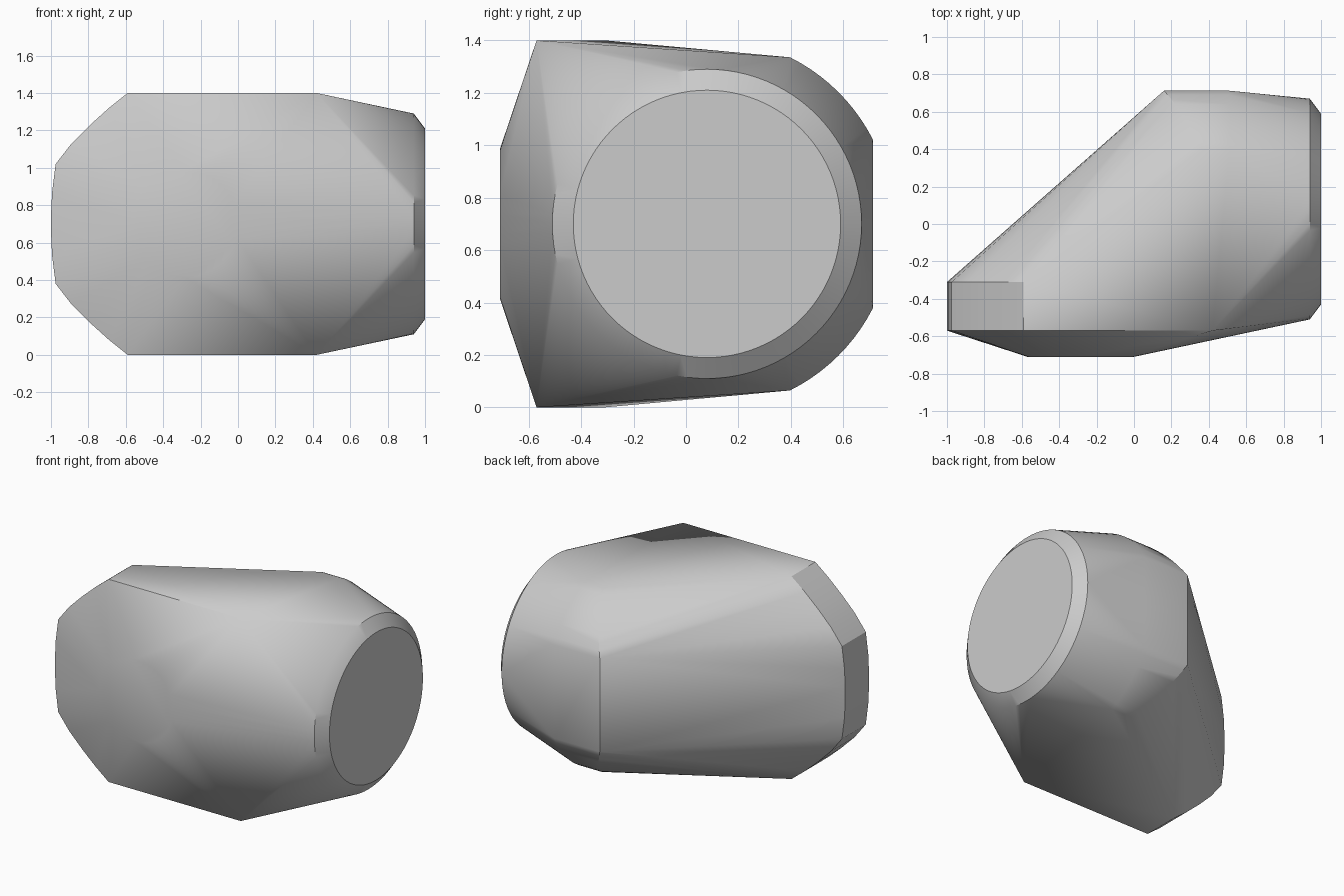
import bpy, bmesh
from math import sin, cos, pi, radians

cube = bpy.data.objects.get("Cube")
if cube:
    bpy.data.objects.remove(cube, do_unlink=True)

MID = 0.7  # height of the mirror plane

grey = bpy.data.materials.new("light grey")
grey.use_nodes = True
colour = (0.6, 0.6, 0.6, 1)
grey.diffuse_color = colour
grey.node_tree.nodes["Principled BSDF"].inputs["Base Color"].default_value = colour

points = []


def ring(centre, radius, axis, count):
    """Circle at mid height, facing along x or y."""
    for i in range(count):
        a = 2 * pi * i / count
        u, v = radius * cos(a), radius * sin(a)
        x, y = centre
        points.append((x, y + u, MID + v) if axis == "x" else (x + u, y, MID + v))


def mirrored(*corners):
    """Points given by height above the middle, repeated below it."""
    for x, y, h in corners:
        points.extend([(x, y, MID + h), (x, y, MID - h)])


# Round right end with its chamfer
ring((1.0, 0.08), 0.51, "x", 96)
ring((0.94, 0.08), 0.59, "x", 96)

# Raised round boss on the front
ring((-0.285, -0.71), 0.285, "y", 48)

# Rounded slab at the far end
for y in (-0.57, -0.31):
    mirrored((-1.0, y, 0.04), (-0.994, y, 0.17), (-0.975, y, 0.32),
             (-0.89, y, 0.43), (-0.79, y, 0.53), (-0.69, y, 0.62), (-0.59, y, 0.70))

# Front corners and the flat top edge
mirrored((0.42, -0.57, 0.70))

# Rounded shoulder at the back, swept between the slanted side and the round end
STEPS = 10
for i in range(STEPS + 1):
    t = i / STEPS
    a = radians(27 + 36.5 * t)
    y, h = 0.08 + 0.71 * cos(a), 0.71 * sin(a)
    mirrored((0.16 + 0.20 * t, y, h), (0.51, y, h))

# Skin all the sections into one convex body
bm = bmesh.new()
for p in points:
    bm.verts.new(p)
hull = bmesh.ops.convex_hull(bm, input=bm.verts)
loose = [v for v in bm.verts if not v.link_faces]
bmesh.ops.delete(bm, geom=loose, context="VERTS")
bmesh.ops.dissolve_limit(bm, angle_limit=radians(0.5), verts=bm.verts, edges=bm.edges)
bmesh.ops.recalc_face_normals(bm, faces=bm.faces)

mesh = bpy.data.meshes.new("faceted_body")
bm.to_mesh(mesh)
bm.free()
body = bpy.data.objects.new("faceted_body", mesh)
bpy.context.collection.objects.link(body)
mesh.materials.append(grey)
bpy.context.view_layer.objects.active = body
body.select_set(True)
bpy.ops.object.shade_smooth_by_angle(angle=radians(30))
